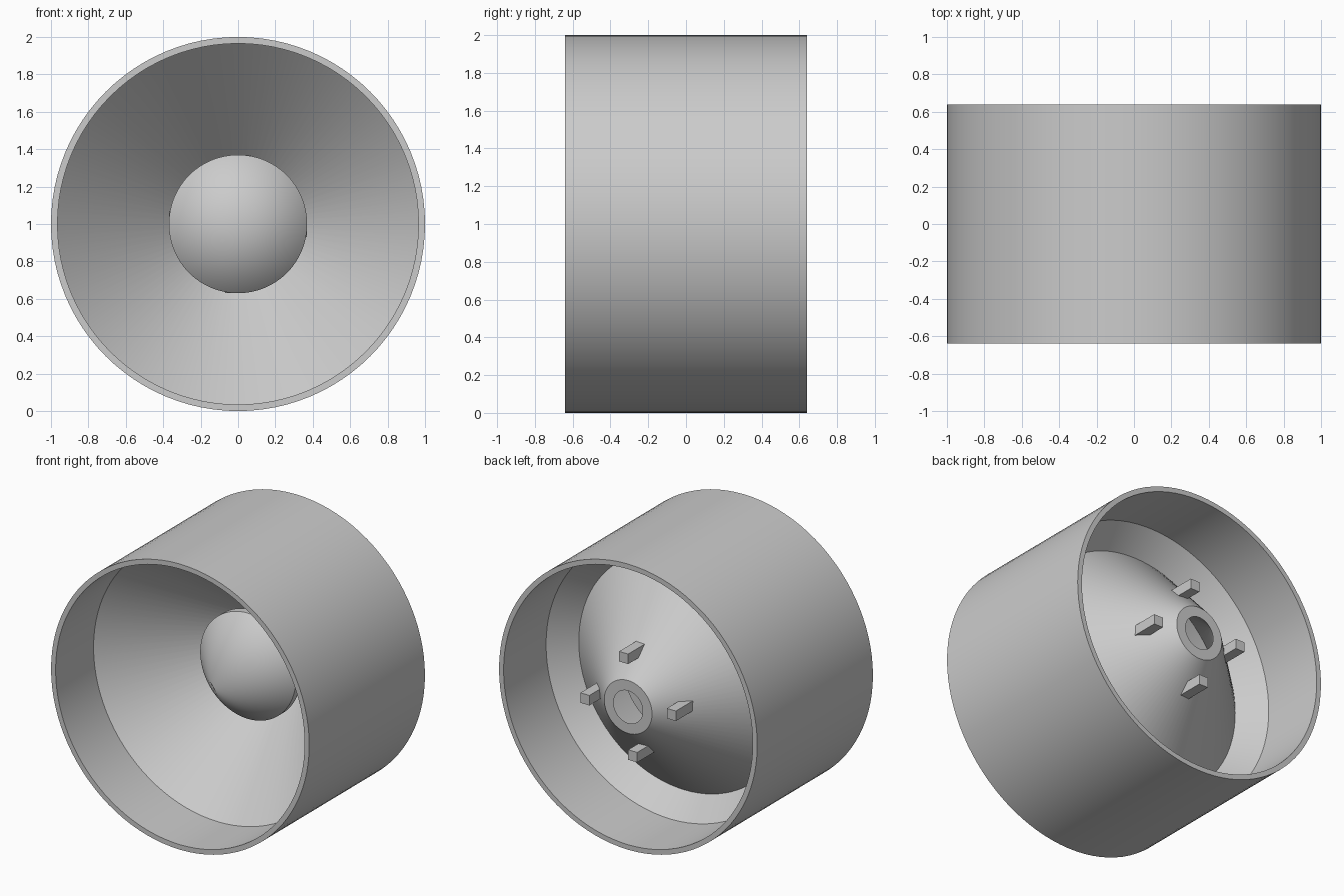
import bpy, bmesh, math
from mathutils import Matrix, Vector

old = bpy.data.objects.get("Cube")
if old:
    bpy.data.objects.remove(old, do_unlink=True)

SEGMENTS = 96
CENTRE = Vector((0, 0, 1))

grey = bpy.data.materials.new("plain_grey")
grey.use_nodes = True
grey.diffuse_color = (0.6, 0.6, 0.6, 1)
grey.node_tree.nodes["Principled BSDF"].inputs["Base Color"].default_value = (0.6, 0.6, 0.6, 1)


def finish(name, bm):
    bmesh.ops.recalc_face_normals(bm, faces=bm.faces)
    mesh = bpy.data.meshes.new(name)
    bm.to_mesh(mesh)
    bm.free()
    mesh.materials.append(grey)
    obj = bpy.data.objects.new(name, mesh)
    obj.location = CENTRE
    bpy.context.collection.objects.link(obj)
    return obj


def lathe(name, profile, closed):
    """Spin (radius, y) points about the y axis."""
    bm = bmesh.new()
    verts = [bm.verts.new((r, y, 0)) for r, y in profile]
    edges = [bm.edges.new(pair) for pair in zip(verts, verts[1:])]
    if closed:
        edges.append(bm.edges.new((verts[-1], verts[0])))
    bmesh.ops.spin(bm, geom=verts + edges, cent=(0, 0, 0), axis=(0, 1, 0),
                   angle=math.tau, steps=SEGMENTS, use_merge=True)
    bmesh.ops.remove_doubles(bm, verts=bm.verts, dist=0.0001)
    obj = finish(name, bm)
    bpy.ops.object.select_all(action='DESELECT')
    obj.select_set(True)
    bpy.context.view_layer.objects.active = obj
    bpy.ops.object.shade_smooth_by_angle(angle=math.radians(30))
    return obj


# Outer barrel with the funnel wall and its sloped brace inside
lathe("barrel_and_funnel", [
    (1, -0.64), (1, 0.64), (0.965, 0.64), (0.965, 0.17), (0.82, 0.015),
    (0.185, 0.64), (0.113, 0.64), (0.965, -0.22), (0.965, -0.64)], True)

# Pointed plug floating in the funnel
lathe("centre_cone", [(0, -0.276), (0.37, 0.11), (0.37, 0.165), (0, 0.165)], False)

# Four square posts holding the plug, poking out behind the funnel
for i, side in enumerate(("left", "bottom", "right", "top")):
    bm = bmesh.new()
    bmesh.ops.create_cube(bm, size=1)
    bmesh.ops.scale(bm, vec=(0.07, 0.52, 0.07), verts=bm.verts)
    bmesh.ops.translate(bm, vec=(0.335, 0.38, -0.035), verts=bm.verts)
    bmesh.ops.rotate(bm, cent=(0, 0, 0), verts=bm.verts,
                     matrix=Matrix.Rotation(i * math.pi / 2, 3, 'Y'))
    finish(side + "_post", bm)
